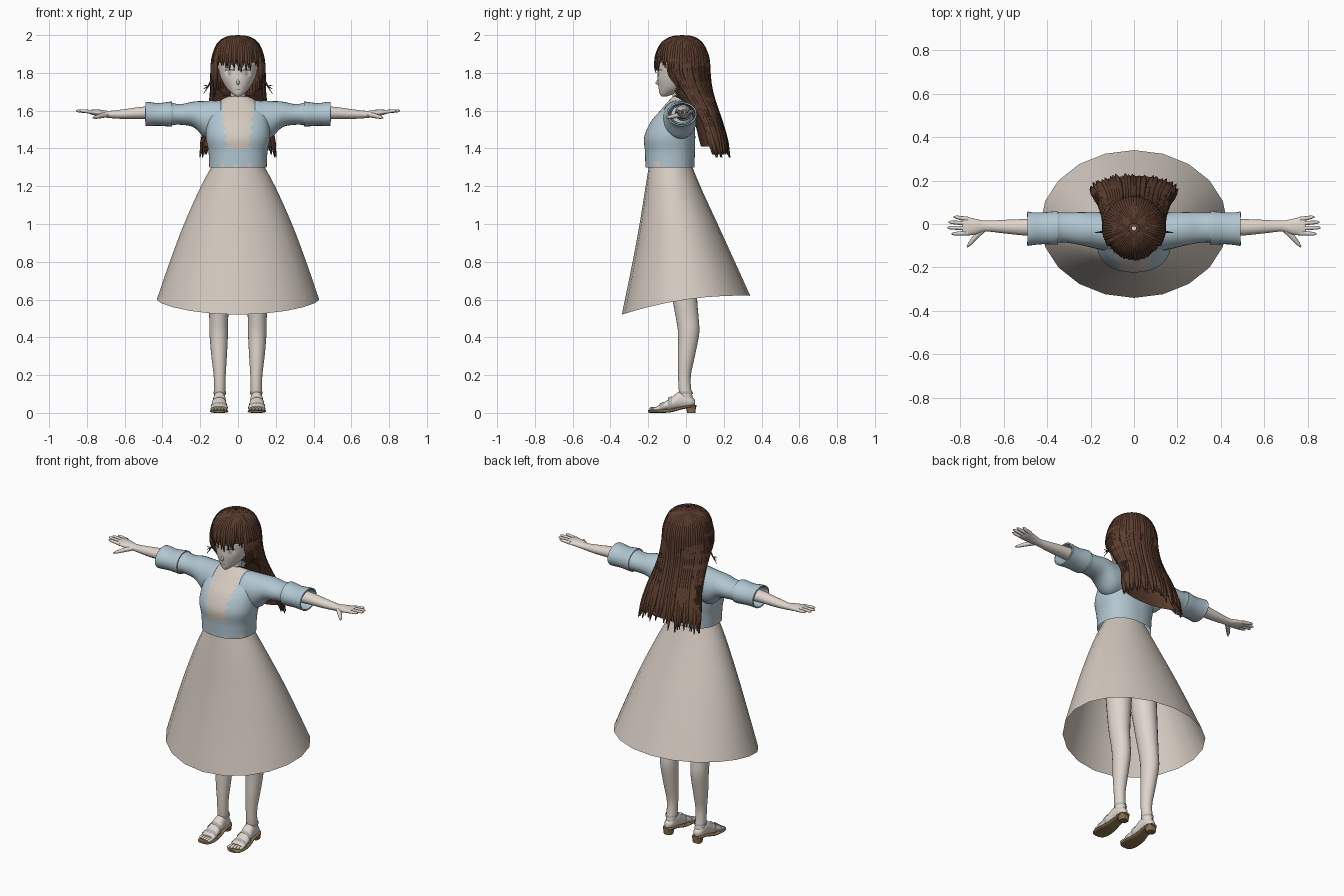
import bpy, bmesh, math, random

random.seed(4)
cube = bpy.data.objects.get("Cube")
if cube:
    bpy.data.objects.remove(cube, do_unlink=True)


def material(name, r, g, b):
    m = bpy.data.materials.new(name)
    m.use_nodes = True
    m.diffuse_color = (r, g, b, 1)
    node = next(n for n in m.node_tree.nodes if n.type == 'BSDF_PRINCIPLED')
    node.inputs["Base Color"].default_value = (r, g, b, 1)
    node.inputs["Roughness"].default_value = 0.8
    return m


SKIN = material("skin", .74, .67, .61)
DRESS = material("dress_beige", .66, .59, .53)
JACKET = material("jacket_blue", .44, .57, .64)
HAIR = material("hair_brown", .105, .047, .028)
SOLE = material("sole_tan", .25, .17, .08)
STRAP = material("strap_grey", .45, .45, .46)
WHITE = material("eye_white", .85, .83, .81)


def smooth_rings(rings, steps):
    """Catmull-Rom interpolation between cross-sections."""
    out = []
    for i in range(len(rings) - 1):
        a, b, c, d = (rings[max(0, min(len(rings) - 1, i + k))] for k in (-1, 0, 1, 2))
        for s in range(steps):
            t = s / steps
            out.append([.5 * (2 * q + (r - p) * t + (2 * p - 5 * q + 4 * r - w) * t * t
                              + (3 * q - p - 3 * r + w) * t ** 3) for p, q, r, w in zip(a, b, c, d)])
    return out + [list(rings[-1])]


def finish(ob, mats, angle=50):
    for m in mats:
        ob.data.materials.append(m)
    bpy.ops.object.select_all(action='DESELECT')
    ob.select_set(True)
    bpy.context.view_layer.objects.active = ob
    bpy.ops.object.shade_smooth_by_angle(angle=math.radians(angle))
    return ob


def add_mesh(name, bm, mats, angle=50):
    me = bpy.data.meshes.new(name)
    bm.to_mesh(me)
    bm.free()
    ob = bpy.data.objects.new(name, me)
    bpy.context.collection.objects.link(ob)
    return finish(ob, mats, angle)


def loft(name, rings, mats, axis='Z', sides=24, steps=4, power=1, caps=True,
         mirror=False, cut=None, paint=None):
    """Skin rings of (position, centre a, centre b, radius a, radius b) along an axis."""
    bm = bmesh.new()
    loops = []
    for t, a, b, ra, rb in smooth_rings(rings, steps):
        loop = []
        for i in range(sides):
            c, s = math.cos(math.tau * i / sides), math.sin(math.tau * i / sides)
            u = a + ra * math.copysign(abs(c) ** power, c)
            v = b + rb * math.copysign(abs(s) ** power, s)
            loop.append(bm.verts.new({'Z': (u, v, t), 'X': (t, u, v), 'Y': (u, t, v)}[axis]))
        loops.append(loop)
    for p, q in zip(loops, loops[1:]):
        for i in range(sides):
            j = (i + 1) % sides
            bm.faces.new((p[i], p[j], q[j], q[i]))
    if caps:
        bm.faces.new(loops[0])
        bm.faces.new(loops[-1])
    bmesh.ops.recalc_face_normals(bm, faces=bm.faces)
    if cut:
        doomed = [f for f in bm.faces if cut(f.calc_center_median())]
        bmesh.ops.delete(bm, geom=doomed, context='FACES')
    if paint:
        for f in bm.faces:
            f.material_index = paint(f.calc_center_median())
    ob = add_mesh(name, bm, mats)
    if mirror:
        ob.modifiers.new("mirror", 'MIRROR')
    return ob


def rods(name, strands, mat, resolution=1):
    """Tapered round strands given as lists of (x, y, z, radius)."""
    cu = bpy.data.curves.new(name, 'CURVE')
    cu.dimensions = '3D'
    cu.bevel_depth = 1
    cu.bevel_resolution = resolution
    cu.use_fill_caps = True
    for pts in strands:
        sp = cu.splines.new('POLY')
        sp.points.add(len(pts) - 1)
        for p, (x, y, z, r) in zip(sp.points, pts):
            p.co, p.radius = (x, y, z, 1), r
    ob = bpy.data.objects.new(name, cu)
    bpy.context.collection.objects.link(ob)
    bpy.ops.object.select_all(action='DESELECT')
    ob.select_set(True)
    bpy.context.view_layer.objects.active = ob
    bpy.ops.object.convert(target='MESH')
    return finish(bpy.context.view_layer.objects.active, [mat], 60)


def both(strands):
    return strands + [[(-x, y, z, r) for x, y, z, r in s] for s in strands]


# Skirt with a hem that dips at the front
skirt = loft("skirt", [(1.33, 0, -.085, .125, .108), (1.2, 0, -.07, .197, .145), (1.0, 0, -.043, .287, .207),
                       (.8, 0, -.02, .362, .272), (.6, 0, 0, .43, .34)], [DRESS], sides=20, steps=4, caps=False)
for v in skirt.data.vertices:
    yn = v.co.y / .34
    v.co.z += (.05 * yn - .03 * yn * yn) * (1.33 - v.co.z) / .73


# Bodice: jacket with a zigzag opening and a notched lower edge
def bodice_colour(c):
    tooth = (c.z * 22) % 1
    opening = .045 + .13 * (c.z - 1.4) + .024 * tooth
    if c.y < -.04 and c.z > 1.395 and abs(c.x) < opening:
        return 1
    notch = (c.x * 14 + .3) % 1 < .3
    return 1 if notch and c.y < -.06 and c.z < 1.318 + .1 * abs(c.x) else 0


loft("jacket_body", [(1.3, 0, -.085, .152, .13), (1.38, 0, -.085, .156, .132), (1.46, 0, -.086, .17, .135),
                     (1.54, 0, -.07, .165, .117), (1.6, 0, -.045, .15, .092), (1.645, 0, -.03, .105, .068),
                     (1.675, 0, -.022, .06, .048)], [JACKET, DRESS], sides=160, steps=11, power=.88,
     caps=False, paint=bodice_colour)

# Sleeves with wide turned cuffs
sleeves = loft("sleeves", [(.09, -.04, 1.555, .09, .1), (.165, -.03, 1.552, .086, .1), (.235, -.022, 1.58, .077, .068),
                           (.3, -.017, 1.58, .07, .055), (.345, -.016, 1.582, .069, .058), (.355, -.018, 1.582, .077, .066),
                           (.42, -.02, 1.58, .073, .06), (.47, -.022, 1.582, .076, .064), (.49, -.022, 1.582, .08, .064)],
               [JACKET], 'X', caps=False, mirror=True)
sleeves.modifiers.new("cloth", 'SOLIDIFY').thickness = .008

# Arms and hands
loft("arms", [(.36, -.015, 1.588, .044, .042), (.5, -.015, 1.588, .038, .033), (.6, -.012, 1.582, .031, .026),
              (.68, -.01, 1.58, .025, .019), (.73, -.012, 1.587, .036, .018), (.775, -.01, 1.592, .043, .013),
              (.79, -.01, 1.594, .036, .008)], [SKIN], 'X', mirror=True)
fingers = []
for y0, y1, tip in ((.023, .032, .83), (.002, .008, .853), (-.02, -.017, .858), (-.042, -.045, .84)):
    fingers.append([(.765, y0, 1.592, .011), (.8, (y0 + y1) / 2, 1.596, .0095),
                    (tip - .012, y1, 1.599, .008), (tip, y1, 1.6, .003)])
fingers.append([(.69, -.02, 1.58, .014), (.725, -.055, 1.573, .013), (.755, -.09, 1.565, .009), (.768, -.107, 1.562, .003)])
rods("fingers", both(fingers), SKIN, 2)

# Legs, feet and toes
loft("legs", [(.9, .085, -.03, .078, .08), (.62, .1, -.008, .058, .066), (.5, .102, .007, .05, .06),
              (.42, .102, .014, .049, .056), (.3, .1, .002, .041, .045), (.2, .097, -.008, .032, .034),
              (.13, .097, -.006, .03, .033), (.08, .097, .002, .029, .034), (.045, .097, .008, .025, .03)],
     [SKIN], mirror=True)
loft("feet", [(.047, .098, .055, .012, .014), (.025, .098, .058, .028, .03), (-.03, .098, .068, .033, .046),
              (-.08, .1, .047, .038, .032), (-.13, .1, .03, .044, .018), (-.155, .1, .024, .041, .011)],
     [SKIN], 'Y', mirror=True)
rods("toes", both([[(.066 + .017 * i, -.14, .023, .009), (.066 + .017 * i, -.187 + .005 * i, .021, .009),
                    (.066 + .017 * i, -.195 + .005 * i, .019, .004)] for i in range(5)]), SKIN, 2)

# Sandals: arched sole, heel block and straps
loft("soles", [(.055, .098, .036, .02, .006), (.03, .098, .035, .033, .007), (-.02, .098, .027, .033, .008),
               (-.08, .1, .012, .042, .009), (-.14, .1, .009, .049, .009), (-.185, .1, .008, .042, .008),
               (-.2, .1, .008, .024, .006)], [SOLE], 'Y', power=.7, mirror=True)
loft("heels", [(0, .098, .028, .024, .022), (.036, .098, .026, .03, .027)], [SOLE], steps=1, power=.6, mirror=True)
for name, y, z, rx, rz in (("toe_straps", -.13, .026, .047, .024), ("instep_straps", -.085, .042, .042, .038)):
    loft(name, [(y - .01, .1, z, rx, rz), (y + .01, .1, z + .004, rx - .002, rz + .004)],
         [STRAP], 'Y', steps=1, caps=False, mirror=True)
loft("ankle_straps", [(.1, .097, 0, .033, .038), (.112, .097, -.002, .033, .037)], [STRAP], steps=1,
     caps=False, mirror=True)

# Neck, head, nose
loft("neck", [(1.6, 0, -.04, .05, .045), (1.65, 0, -.032, .04, .04), (1.76, 0, -.03, .04, .045)], [SKIN])
head_rings = [(1.675, 0, -.115, .012, .014), (1.69, 0, -.1, .032, .04), (1.72, 0, -.068, .062, .077),
              (1.76, 0, -.05, .086, .1), (1.8, 0, -.04, .1, .11), (1.86, 0, -.03, .11, .12),
              (1.92, 0, -.022, .095, .105), (1.96, 0, -.02, .05, .05)]
loft("head", head_rings, [SKIN], sides=32, steps=5)
rods("nose", [[(0, -.138, 1.775, .004), (0, -.155, 1.748, .008), (0, -.148, 1.74, .005)]], SKIN, 2)
head_rows = smooth_rings(head_rings, 5)


# Thin plates laid on the face
def face_plate(name, cx, cz, w, h, mat, lift):
    bm = bmesh.new()
    ring = []
    for i in range(16):
        x = cx + w * math.cos(math.tau * i / 16)
        z = cz + h * math.sin(math.tau * i / 16)
        lo, hi = next((p, q) for p, q in zip(head_rows, head_rows[1:]) if p[0] <= z <= q[0])
        k = (z - lo[0]) / (hi[0] - lo[0])
        _, _, c, rx, ry = (p + (q - p) * k for p, q in zip(lo, hi))
        ring.append(bm.verts.new((x, c - ry * math.sqrt(max(0, 1 - (x / rx) ** 2)) - lift, z)))
    bm.faces.new(ring)
    add_mesh(name, bm, [mat])


for side, s in (("left", 1), ("right", -1)):
    face_plate(side + "_eye", s * .047, 1.797, .023, .017, WHITE, .003)
    face_plate(side + "_iris", s * .045, 1.797, .01, .014, STRAP, .005)
    face_plate(side + "_lash", s * .048, 1.815, .025, .003, HAIR, .006)
face_plate("mouth", 0, 1.713, .014, .0015, HAIR, .003)

# Hair shell, open over the face
hair_rings = [(2.0, 0, -.02, .01, .01), (1.985, 0, -.02, .065, .065), (1.95, 0, -.022, .108, .11),
              (1.88, 0, -.022, .136, .142), (1.8, 0, -.02, .143, .147), (1.72, 0, .015, .144, .12),
              (1.64, 0, .06, .152, .095), (1.55, 0, .11, .172, .075), (1.45, 0, .14, .195, .075),
              (1.34, 0, .167, .215, .075)]
loft("hair_shell", [(z, x, y, a * .955, b * .955) for z, x, y, a, b in hair_rings], [HAIR], sides=64, steps=6,
     caps=False, cut=lambda c: c.z < 1.41 or (1.6 < c.z < 1.86 and c.y < -.055))
hair_rows = smooth_rings(hair_rings, 6)


def strand(degrees, end, radius):
    """Lock of hair running from the crown down over the shell to a pointed tip."""
    pts = []
    wobble = random.uniform(-3, 3)
    for z, _, y, a, b in hair_rows[2:]:
        if z < end:
            break
        th = math.radians(degrees + wobble * (2 - z) / .5)
        r = radius * min(1, a / .11) * min(1, .12 + (z - end) / .1)
        pts.append((a * .95 * math.cos(th), y + b * .95 * math.sin(th), z, r))
    return pts


# Long back locks, fringe, side locks and loose wisps
rods("back_hair", [strand(-12 + 204 * i / 39, random.uniform(1.34, 1.4), .0125) for i in range(40)], HAIR)
rods("fringe", [strand(208 + 124 * i / 23, 1.79 + .035 * abs(i - 11.5) / 11.5 + random.uniform(0, .05), .012)
                for i in range(24)], HAIR)
rods("side_locks", [strand(d, random.uniform(1.66, 1.71), .011)
                    for d in (192, 198, 204, 210, -12, -18, -24, -30)], HAIR)
rods("wisps", both([[(.135, -.03, 1.82, .006), (.14, -.035, 1.76, .006), (.157, -.037, 1.73, .004), (.182, -.04, 1.715 + d, .001)]
                    for d in (0, .02, -.025)]), HAIR)
